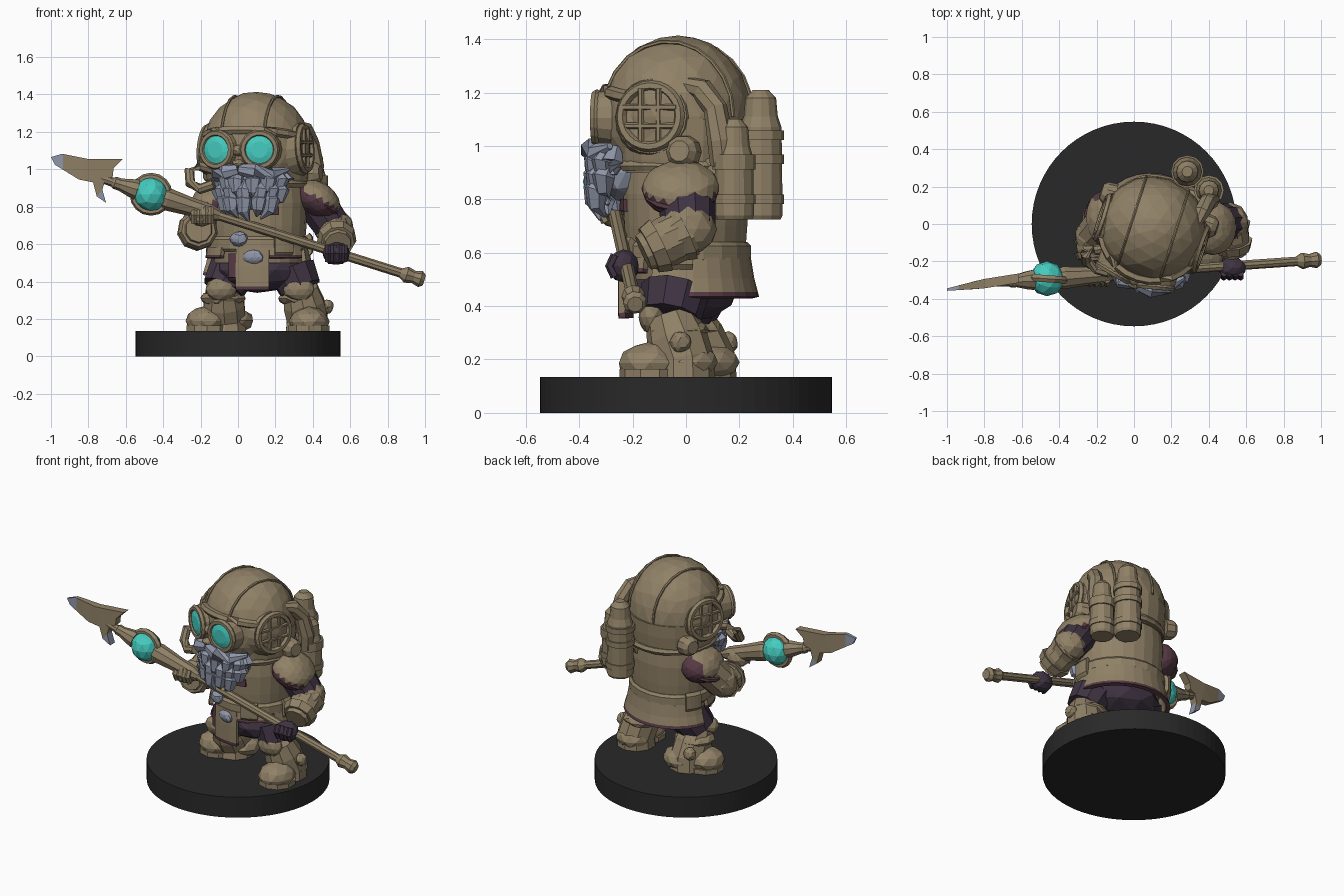
import bpy, bmesh, math, random
from mathutils import Vector, Matrix
random.seed(4)
cube = bpy.data.objects.get("Cube")
if cube:
    bpy.data.objects.remove(cube)

COLOURS = {"tan": (.28, .22, .135), "dark_purple": (.05, .034, .056), "maroon": (.095, .043, .06),
           "grey_hair": (.28, .31, .4), "cyan": (.06, .6, .52), "black": (.022, .022, .022)}
MATS = {}
for key, rgb in COLOURS.items():
    m = bpy.data.materials.new(key)
    m.use_nodes = True
    m.diffuse_color = (*rgb, 1)
    m.node_tree.nodes["Principled BSDF"].inputs["Base Color"].default_value = (*rgb, 1)
    MATS[key] = m

WORLD = Matrix.Identity(4)
# The figure stands off centre and is turned a little
BODY = Matrix.Translation((.1, -.03, 0)) @ Matrix.Rotation(math.radians(-18), 4, 'Z')


def finish(name, bm, mat, frame=WORLD):
    bm.transform(frame)
    bmesh.ops.recalc_face_normals(bm, faces=bm.faces)
    me = bpy.data.meshes.new(name)
    bm.to_mesh(me)
    bm.free()
    me.materials.append(MATS[mat])
    ob = bpy.data.objects.new(name, me)
    bpy.context.collection.objects.link(ob)
    return ob


def paint(ob, mat, test):
    ob.data.materials.append(MATS[mat])
    for p in ob.data.polygons:
        if test(p.center):
            p.material_index = len(ob.data.materials) - 1


def ball(name, loc, size, mat="tan", frame=WORLD, sub=2, jitter=.003, turn=0, tilt=0):
    bm = bmesh.new()
    bmesh.ops.create_icosphere(bm, subdivisions=sub, radius=1)
    spin = Matrix.Rotation(math.radians(turn), 4, 'Z') @ Matrix.Rotation(math.radians(tilt), 4, 'Y')
    bm.transform(Matrix.Translation(loc) @ spin @ Matrix.Diagonal((*size, 1)))
    for v in bm.verts:
        v.co += Vector([random.uniform(-jitter, jitter) for _ in range(3)])
    return finish(name, bm, mat, frame)


def tube(name, pts, radii, mat="tan", frame=WORLD, n=10, squash=1):
    # Loft round rings along a path, capped at both ends
    bm = bmesh.new()
    pts = [Vector(p) for p in pts]
    if not isinstance(radii, (list, tuple)):
        radii = [radii] * len(pts)
    rings = []
    for i, p in enumerate(pts):
        d = (pts[min(i + 1, len(pts) - 1)] - pts[max(i - 1, 0)]).normalized()
        a = (Vector((1, 0, 0)) if abs(d.x) < .8 else Vector((0, 0, 1))).cross(d).normalized()
        b = d.cross(a)
        rings.append([bm.verts.new(p + radii[i] * (a * math.cos(t) * squash + b * math.sin(t)))
                      for t in (math.tau * k / n for k in range(n))])
    for r, s in zip(rings, rings[1:]):
        for k in range(n):
            bm.faces.new((r[k], r[(k + 1) % n], s[(k + 1) % n], s[k]))
    bm.faces.new(rings[0])
    bm.faces.new(rings[-1])
    return finish(name, bm, mat, frame)


def hoop(name, centre, radius, thick, axis, mat="tan", frame=WORLD, n=24):
    bm = bmesh.new()
    q = Vector(axis).to_track_quat('Z', 'Y')
    rings = []
    for i in range(n):
        a = math.tau * i / n
        out = Vector((math.cos(a), math.sin(a), 0))
        rings.append([bm.verts.new(Vector(centre) + q @ (out * (radius + thick * math.cos(t)) + Vector((0, 0, thick * math.sin(t)))))
                      for t in (math.tau * k / 6 for k in range(6))])
    for i in range(n):
        r, s = rings[i], rings[(i + 1) % n]
        for k in range(6):
            bm.faces.new((r[k], r[(k + 1) % 6], s[(k + 1) % 6], s[k]))
    return finish(name, bm, mat, frame)


def panel(name, a0, a1, rows, mat="tan", rim=None):
    # Curved cloth panel round the body; angles run from the front
    bm = bmesh.new()
    n = max(4, int(abs(a1 - a0) / 12))
    angles = [math.radians(a0 + (a1 - a0) * i / n) for i in range(n + 1)]
    grid = [[bm.verts.new((r * math.sin(a), .03 - .88 * r * math.cos(a), z)) for a in angles] for z, r in rows]
    for u, w in zip(grid, grid[1:]):
        for i in range(n):
            bm.faces.new((u[i], u[i + 1], w[i + 1], w[i]))
    ob = finish(name, bm, mat, BODY)
    if rim:
        paint(ob, rim, lambda c: c.z < rows[-2][0])
    mod = ob.modifiers.new("thickness", 'SOLIDIFY')
    mod.thickness, mod.offset = .025, 0


# Round stand
tube("stand", [(0, 0, 0), (0, 0, .135)], .547, "black", n=64)

# Torso, belt, trousers and skirt
tube("torso", [(0, .03, z) for z in (.5, .58, .7, .82, .92, 1.02)],
     [.24, .25, .26, .265, .255, .22], frame=BODY, n=24, squash=.88)
tube("belt", [(0, .03, z) for z in (.56, .575, .625, .64)], [.26, .275, .275, .26], frame=BODY, n=20, squash=.88)
ball("trousers", (0, .02, .46), (.255, .2, .12), "dark_purple", BODY)
panel("skirt_back", 80, 275, [(.58, .26), (.5, .275), (.45, .29), (.432, .295)], rim="maroon")
panel("skirt_front_flap", -10, 28, [(.58, .265), (.48, .27), (.375, .27), (.355, .268)], rim="maroon")
panel("skirt_front_trim", -20, -10, [(.55, .262), (.42, .266)], "maroon")
for a in (-52, 50):
    panel("skirt_side_flap", a - 22, a + 22, [(.58, .265), (.54, .272), (.525, .275)], rim="maroon")
for a in (-100, 45, 105):
    panel("belt_pouch", a - 11, a + 11, [(.65, .27), (.635, .283), (.56, .283), (.545, .27)])
ball("belt_medallion", (-.03, -.215, .63), (.05, .03, .04), "grey_hair", BODY)
ball("belt_pendant", (.045, -.205, .53), (.06, .03, .04), "grey_hair", BODY)
panel("chest_trim", 18, 40, [(.8, .262), (.755, .264)], "maroon")

# Legs and boots: hip, knee, ankle, heel, toe, toe direction
LEGS = {"right": [(-.03, .03, .46), (-.08, -.01, .36), (-.07, .07, .2), (-.03, .09, .19), (-.165, .03, .19), 25],
        "left": [(.29, -.04, .46), (.335, -.06, .36), (.37, -.01, .2), (.37, .01, .19), (.38, -.135, .185), 90]}
for side, (hip, knee, ankle, heel, toe, turn) in LEGS.items():
    tube(side + "_thigh", [hip, knee], [.13, .115], "dark_purple")
    tube(side + "_boot_shaft", [knee, (Vector(knee) + Vector(ankle)) / 2, ankle, (ankle[0], ankle[1], .135)],
         [.095, .115, .115, .12])
    ball(side + "_boot_cuff", (knee[0], knee[1] + .03, .31), (.125, .12, .05))
    ball(side + "_knee_pad", (knee[0] - .01, knee[1] - .07, .36), (.085, .05, .065))
    ball(side + "_heel", heel, (.115, .11, .07))
    ball(side + "_toe", toe, (.12, .11, .08), turn=turn)
    tube(side + "_sole", [(*toe[:2], .135), (*toe[:2], .165)], .115)
ball("left_boot_boss", (.475, -.02, .265), (.035, .04, .04))
ball("right_boot_boss", (-.14, .16, .265), (.04, .035, .04))

# Helmet with seams, neck collar and barred side windows
ball("helmet", (0, 0, 1.11), (.29, .28, .305), frame=BODY, sub=3)
tube("helmet_skirt", [(0, .02, z) for z in (.9, .95, 1.02, 1.1)], [.265, .275, .283, .285], frame=BODY, n=20, squash=.93)
hoop("neck_collar", (0, .02, .925), .255, .022, (0, 0, 1), frame=BODY)
for s in (-1, 1):
    arc = [math.radians(a) for a in range(20, 181, 16)]
    tube("helmet_seam", [(s * .12, -.257 * math.cos(a), 1.11 + .281 * math.sin(a)) for a in arc], .008, frame=BODY, n=6)
    c = Vector((s * .265, -.02, 1.11))
    ax = Vector((s, 0, .08))
    tube("window_mount", [c - ax * .08, c + ax * .002], [.17, .14], frame=BODY, n=20)
    hoop("window_rim", c + ax * .008, .115, .02, ax, frame=BODY)
    for k in (-.035, .035):
        tube("window_bar", [c + Vector((s * .015, k, -.105)), c + Vector((s * .015, k, .105))], .012, frame=BODY, n=6)
        tube("window_bar", [c + Vector((s * .015, -.105, k)), c + Vector((s * .015, .105, k))], .012, frame=BODY, n=6)
    v = Vector((s * .25, .11, .975))
    tube("valve", [v, v + ax * .05, v + ax * .075], [.065, .06, .04], frame=BODY)
    # Goggles
    g = Vector((s * .115 - .012, -.26, 1.105))
    look = Vector((s * .22, -1, 0)).normalized()
    tube("goggle_cup", [g - look * .07, g + look * .025], [.12, .1], frame=BODY, n=16)
    hoop("goggle_rim", g + look * .025, .089, .019, look, frame=BODY, n=18)
    tube("goggle_lens", [g, g + look * .032, g + look * .042], [.08, .077, .045], "cyan", BODY, n=14)
    # Moustache
    tube("moustache", [(s * .005, -.305, 1.0), (.01 + s * .08, -.31, .985), (.02 + s * .15, -.265, .97), (.03 + s * .21, -.19, 1.0)],
         [.03, .045, .04, .012], "grey_hair", BODY, n=7)
brow = [math.radians(a) for a in range(-65, 66, 13)]
tube("brow_band", [(.275 * math.sin(a), -.27 * math.cos(a), 1.16 + .05 * math.cos(a)) for a in brow], .025, frame=BODY, n=6)
ball("goggle_bridge", (-.01, -.285, 1.1), (.04, .03, .03), frame=BODY)
ball("nose", (-.005, -.3, 1.03), (.035, .035, .022), frame=BODY)

# Beard: a core covered with broad tapering locks, longest in the middle
ball("beard_core", (.035, -.175, .9), (.18, .12, .12), "grey_hair", BODY)
for z, count, spread in ((.85, 5, 42), (.9, 7, 68), (.955, 8, 84)):
    for i in range(count):
        a = math.radians(-spread + 2 * spread * (i + random.uniform(-.2, .2)) / (count - 1))
        x, y = math.sin(a), -math.cos(a)
        drop = .06 + .06 * math.cos(a) + random.uniform(-.015, .015)
        tube("beard_lock", [(.035 + .16 * x, -.17 + .1 * y, z + .035), (.035 + .195 * x, -.17 + .135 * y, z - .015),
                            (.035 + .18 * x, -.17 + .14 * y, z - drop * .6),
                            (.035 + .13 * x + random.uniform(-.025, .025), -.17 + .12 * y, z - drop)],
             [.025, .045, .033, .006], "grey_hair", BODY, n=6)

# Breathing hose on the right, air hose on the left
tube("breathing_hose", [(-.14, -.13, 1.0), (-.21, -.14, 1.02), (-.26, -.16, .99), (-.255, -.2, .925),
                        (-.2, -.24, .895), (-.13, -.26, .92)], .028, n=8)
tube("air_hose", [(.33, .0, 1.23), (.36, .06, 1.21), (.39, .11, 1.14), (.41, .13, 1.02), (.4, .14, .93)],
     [.03, .045, .045, .05, .05], n=8)

# Air tanks on the back
for x, y, top, r in ((.285, .28, 1.21, .082), (.4, .18, 1.1, .075)):
    tube("air_tank", [(x, y, z) for z in (.725, .74, top - .14, top - .1, top - .03, top)],
         [r * .9, r, r * .95, r * .78, r * .7, r * .35], n=12)
    for z in (.8, .95, top - .17):
        tube("tank_band", [(x, y, z - .018), (x, y, z + .018)], r + .006, n=12)
tube("tank_bracket", [(.2, .17, .9), (.37, .11, .9)], .065, n=8)

# Arms: shoulder, elbow, wrist, hand, then pauldron place, size and tilt
ARMS = {"right": [(-.14, .02, .8), (-.22, -.07, .67), (-.21, -.2, .68), (-.19, -.27, .755), "tan",
                  (-.14, .03, .81), (.12, .155, .105), -25],
        "left": [(.41, .0, .83), (.515, .01, .68), (.535, -.16, .6), (.525, -.235, .55), "dark_purple",
                 (.42, -.02, .84), (.135, .145, .095), 30]}
for side, (sh, el, wr, hand, glove, pad_at, pad_size, tilt) in ARMS.items():
    sh, el, wr = Vector(sh), Vector(el), Vector(wr)
    tube(side + "_upper_arm", [sh, el], [.11, .1], glove)
    ball(side + "_elbow", el + Vector((0, 0, .01)), (.1, .105, .1))
    tube(side + "_forearm", [el, (el + wr) / 2, wr], [.095, .095, .07])
    for t in (.2, .75):
        p, d = el.lerp(wr, t), (wr - el) * .13
        tube(side + "_forearm_wrap", [p - d, p + d], [.108, .092], n=9)
    ball(side + "_hand", hand, (.075, .06, .062), glove)
    for k in range(4):
        fx = hand[0] - .045 + .03 * k
        tube(side + "_finger", [(fx, hand[1] - .03, hand[2] + .04), (fx, hand[1] - .05, hand[2]),
                                (fx, hand[1] - .03, hand[2] - .04)], .018, glove, n=6)
    # The rim of each pauldron follows its tilt
    pad = ball(side + "_pauldron", pad_at, pad_size, sub=3, tilt=tilt)
    slope = math.tan(math.radians(tilt))
    paint(pad, "maroon", lambda c: c.z - pad_at[2] + slope * (c.x - pad_at[0]) < .012
          or (side == "right" and c.y > pad_at[1] + .1))
    hoop(side + "_pauldron_rim", Vector(pad_at) - Vector((0, 0, .01)), .13, .014, (slope, 0, 1), "maroon", n=14)


# Harpoon: shaft, grip, orb and barbed head
def on_shaft(x):
    return Vector((x, -.26 + .07 * x, .72 - .315 * x))


def shaft_piece(name, xs, radii):
    tube(name, [on_shaft(x) for x in xs], radii, n=9)


shaft_piece("harpoon_shaft", (.95, -.3), .026)
shaft_piece("harpoon_pommel", (.995, .975, .94, .9, .87), [.03, .045, .035, .045, .026])
shaft_piece("harpoon_sleeve", (-.1, -.14, -.25, -.38, -.42), [.03, .045, .05, .062, .05])
shaft_piece("harpoon_neck", (-.54, -.57, -.63, -.66, -.67, -.74), [.055, .05, .034, .034, .026, .022])
orb = on_shaft(-.465)
ball("harpoon_orb", orb, (.093, .094, .093), "cyan", jitter=0)
hoop("orb_ring", orb, .093, .022, (.07, 1, 0), n=16)

outline = [(-1, 1.065), (-.94, 1.083), (-.8, 1.055), (-.615, 1.055), (-.665, 1.005), (-.67, .96),
           (-.71, .945), (-.725, .89), (-.705, .82), (-.755, .855), (-.775, .93), (-.85, .945), (-.98, 1.025)]
bm = bmesh.new()
face = bm.faces.new([bm.verts.new((x, 0, z)) for x, z in outline])
up = bmesh.ops.extrude_face_region(bm, geom=[face])["geom"]
for v in (g for g in up if isinstance(g, bmesh.types.BMVert)):
    v.co.y += .05
bmesh.ops.triangulate(bm, faces=[f for f in bm.faces if len(f.verts) > 4])
cut = bm.verts[:] + bm.edges[:] + bm.faces[:]
bmesh.ops.bisect_plane(bm, geom=cut, plane_co=(-.935, 0, 0), plane_no=(1, 0, 0))
for v in bm.verts:
    v.co.y = (v.co.y - .025) * min(1, .25 + (v.co.x + 1) * 4) - .29 + (v.co.x + .62) * .16
head = finish("harpoon_head", bm, "tan")
paint(head, "grey_hair", lambda c: c.x < -.935 or c.z < .86)
